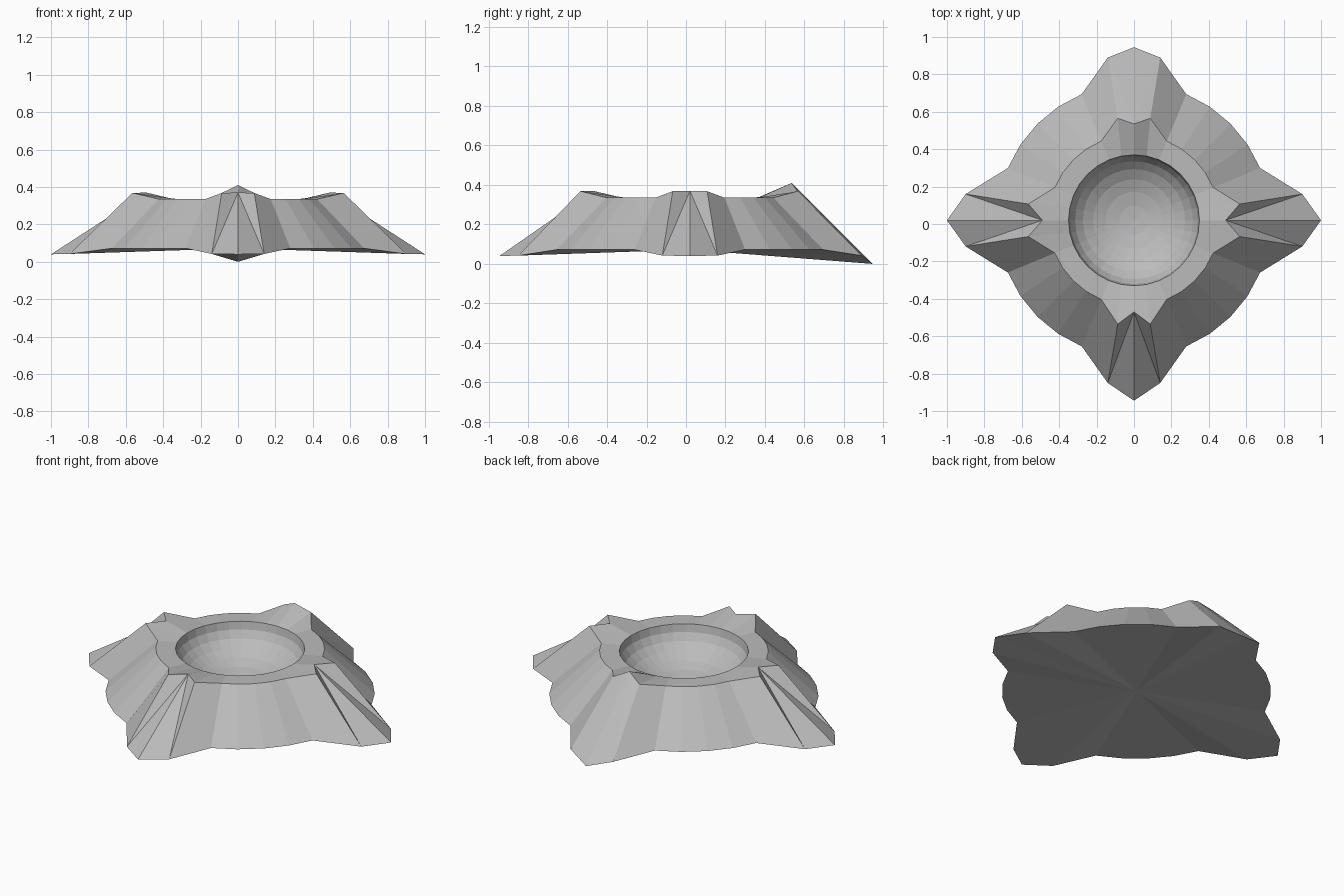
import bpy, bmesh, math
from mathutils import Vector

if "Cube" in bpy.data.objects:
    bpy.data.objects.remove(bpy.data.objects["Cube"])

N = 32                      # sides of the basin
CY = 0.02                   # basin centre sits slightly towards the back
BASE_Z, RIM_Z, BOWL_R, BOWL_DEPTH = 0.072, 0.335, 0.35, 0.2

# One spur per direction: (outer tip reach, tip z, outer flank reach,
#                          inner notch reach, notch z, inner flank reach)
SPURS = [
    (1.000, 0.04, 0.90, 0.490, 0.37, 0.565),   # right
    (0.925, 0.00, 0.87, 0.515, 0.41, 0.545),   # back, ridge instead of groove
    (1.000, 0.04, 0.90, 0.490, 0.37, 0.565),   # left
    (0.965, 0.04, 0.87, 0.490, 0.37, 0.555),   # front
]


def spur_point(q, along, side, z):
    a = q * math.pi / 2
    c, s = math.cos(a), math.sin(a)
    return Vector((along * c - side * s, CY + along * s + side * c, z))


def ring_point(i, r, z):
    a = 2 * math.pi * i / N
    return Vector((r * math.cos(a), CY + r * math.sin(a), z))


def contour(i):
    """Outer (foot) and inner (rim) point for step i."""
    k = i % 8
    q = ((i + 1) // 8) % 4
    tip, tip_z, flank, notch, notch_z, in_flank = SPURS[q]
    if k == 0:
        return spur_point(q, tip, 0, tip_z), spur_point(q, notch, 0, notch_z)
    if k in (1, 7):
        s = 1 if k == 1 else -1
        return spur_point(q, flank, 0.14 * s, 0.042), spur_point(q, in_flank, 0.087 * s, 0.368)
    return ring_point(i, 0.73, BASE_Z), ring_point(i, 0.458, RIM_Z)


bm = bmesh.new()
pairs = [contour(i) for i in range(N)]
outer = [bm.verts.new(p[0]) for p in pairs]
inner = [bm.verts.new(p[1]) for p in pairs]

# Sloping walls, spur quads split from outer flank to notch
for i in range(N):
    j = (i + 1) % N
    a, b, c, d = outer[i], outer[j], inner[j], inner[i]
    if i % 8 == 0:
        bm.faces.new((a, b, d))
        bm.faces.new((b, c, d))
    elif i % 8 == 7:
        bm.faces.new((a, b, c))
        bm.faces.new((a, c, d))
    else:
        bm.faces.new((a, b, c, d))

# Flat rim and bowl, as successive rings
prev = inner
STEPS = 7
for s in range(STEPS):
    t = s / STEPS * math.pi / 2
    cur = [bm.verts.new(ring_point(i, BOWL_R * math.cos(t), RIM_Z - BOWL_DEPTH * math.sin(t)))
           for i in range(N)]
    for i in range(N):
        j = (i + 1) % N
        bm.faces.new((prev[i], prev[j], cur[j], cur[i]))
    prev = cur
bottom = bm.verts.new((0, CY, RIM_Z - BOWL_DEPTH))
for i in range(N):
    bm.faces.new((prev[i], prev[(i + 1) % N], bottom))

# Underside
under = bm.verts.new((0, CY, BASE_Z))
for i in range(N):
    bm.faces.new((outer[(i + 1) % N], outer[i], under))

bmesh.ops.recalc_face_normals(bm, faces=bm.faces)
mesh = bpy.data.meshes.new("stone_basin")
bm.to_mesh(mesh)
bm.free()

stone = bpy.data.materials.new("grey stone")
stone.diffuse_color = (0.5, 0.5, 0.5, 1)
stone.use_nodes = True
stone.node_tree.nodes["Principled BSDF"].inputs["Base Color"].default_value = stone.diffuse_color
mesh.materials.append(stone)
basin = bpy.data.objects.new("stone_basin", mesh)
bpy.context.collection.objects.link(basin)
